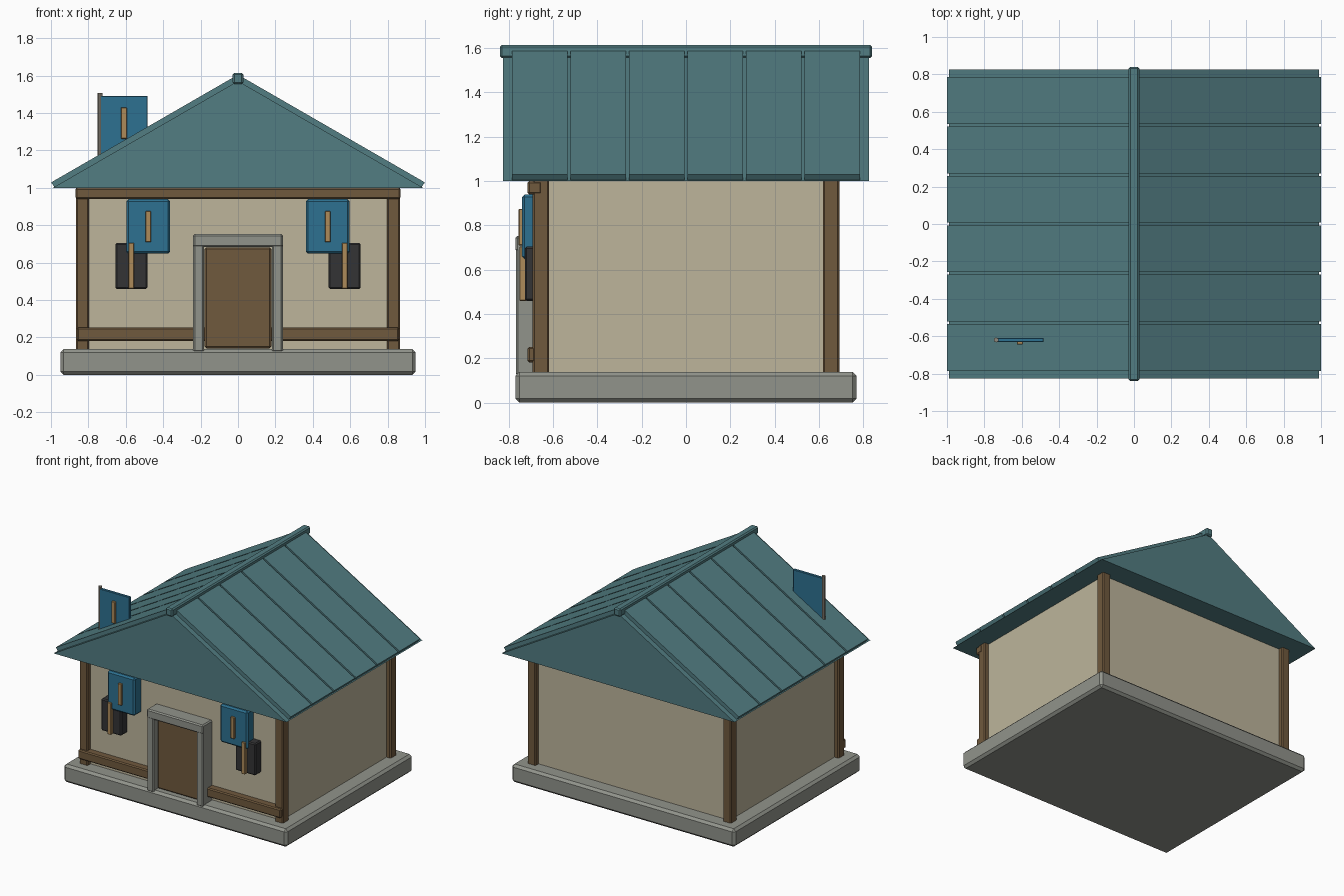
import bpy
import bmesh
from mathutils import Matrix, Vector

cube = bpy.data.objects.get("Cube")
if cube:
    bpy.data.objects.remove(cube, do_unlink=True)


def material(name, r, g, b):
    m = bpy.data.materials.new(name)
    m.use_nodes = True
    m.diffuse_color = (r, g, b, 1)
    m.node_tree.nodes["Principled BSDF"].inputs["Base Color"].default_value = (r, g, b, 1)
    return m


PLASTER = material("plaster", 0.51, 0.46, 0.33)
STONE = material("grey stone", 0.285, 0.295, 0.26)
TEAL = material("teal roofing", 0.084, 0.205, 0.223)
TIMBER = material("brown timber", 0.162, 0.1, 0.047)
BLUE = material("blue cloth", 0.026, 0.165, 0.283)
DARK = material("charcoal", 0.034, 0.034, 0.036)
TAN = material("tan wood", 0.42, 0.258, 0.102)
POLE = material("weathered wood", 0.28, 0.25, 0.2)


def finish(name, bm, mat, bevel=0):
    bmesh.ops.recalc_face_normals(bm, faces=bm.faces)
    if bevel:
        bmesh.ops.bevel(bm, geom=bm.edges[:], offset=bevel, segments=1,
                        affect='EDGES', clamp_overlap=True)
    mesh = bpy.data.meshes.new(name)
    bm.to_mesh(mesh)
    bm.free()
    mesh.materials.append(mat)
    obj = bpy.data.objects.new(name, mesh)
    bpy.context.collection.objects.link(obj)
    return obj


def box(name, x, y, z, mat, bevel=0):
    """Box from (low, high) ranges on each axis."""
    bm = bmesh.new()
    spans = [Vector(p) for p in zip(x, y, z)]
    size = spans[1] - spans[0]
    place = Matrix.Translation((spans[0] + spans[1]) / 2) @ Matrix.Diagonal((*size, 1))
    bmesh.ops.create_cube(bm, size=1, matrix=place)
    return finish(name, bm, mat, bevel)


def prism(name, profile, y0, y1, mat, bevel=0):
    """Extrude an x-z outline along y."""
    bm = bmesh.new()
    face = bm.faces.new([bm.verts.new((x, y0, z)) for x, z in profile])
    out = bmesh.ops.extrude_face_region(bm, geom=[face])
    moved = [v for v in out["geom"] if isinstance(v, bmesh.types.BMVert)]
    bmesh.ops.translate(bm, verts=moved, vec=(0, y1 - y0, 0))
    return finish(name, bm, mat, bevel)


def span(s, a, b):
    """Mirror a range to side s, kept in ascending order."""
    return tuple(sorted((s * a, s * b)))


# Foundation and walls
box("foundation", (-0.95, 0.95), (-0.77, 0.77), (0, 0.138), STONE, 0.018)
box("walls", (-0.83, 0.83), (-0.655, 0.655), (0.1, 1.01), PLASTER)

# Corner posts
for sx, side in ((-1, "right"), (1, "left")):
    for sy, end in ((-1, "front"), (1, "back")):
        box(f"{end}_{side}_post", span(sx, 0.796, 0.866), span(sy, 0.618, 0.692),
            (0.12, 1.01), TIMBER, 0.008)

# Front beams
box("upper_beam", (-0.868, 0.868), (-0.715, -0.65), (0.94, 1.0), TIMBER, 0.008)
box("lower_beam", (-0.862, 0.862), (-0.715, -0.65), (0.182, 0.252), TIMBER, 0.008)

# Door and its stone frame
box("door", (-0.178, 0.178), (-0.728, -0.65), (0.142, 0.682), TIMBER, 0.01)
for s, side in ((-1, "right"), (1, "left")):
    box(f"{side}_door_jamb", span(s, 0.181, 0.24), (-0.768, -0.65), (0.122, 0.72), STONE, 0.009)
box("door_lintel", (-0.24, 0.24), (-0.77, -0.65), (0.683, 0.752), STONE, 0.009)

# Hanging banners and dark shutters on the front, one pair per side
for s, side in ((-1, "right"), (1, "left")):
    box(f"{side}_banner", span(s, 0.363, 0.597), (-0.74, -0.65), (0.648, 0.94), BLUE, 0.012)
    box(f"{side}_banner_slat", span(s, 0.464, 0.495), (-0.755, -0.73), (0.71, 0.875), TAN, 0.003)
    box(f"{side}_shutter", span(s, 0.485, 0.656), (-0.727, -0.65), (0.46, 0.705), DARK, 0.008)
    box(f"{side}_shutter_bar", span(s, 0.555, 0.585), (-0.752, -0.72), (0.46, 0.705), TAN, 0.003)

# Solid gable roof
prism("roof_body", [(-0.99, 1.0), (0.99, 1.0), (0, 1.571)], -0.825, 0.825, TEAL)

# Raised roofing sheets with narrow seams between them
for s, side in ((-1, "right"), (1, "left")):
    sheet = [(s * 0.982, 1.004), (s * 0.999, 1.029), (0, 1.605), (0, 1.56)]
    for i in range(6):
        mid = (i - 2.5) * 0.264
        prism(f"{side}_roof_sheet_{i + 1}", sheet, mid - 0.125, mid + 0.125, TEAL)

# Ridge cap
box("ridge_cap", (-0.029, 0.029), (-0.84, 0.84), (1.555, 1.615), TEAL, 0.009)

# Small flag board and pole on the right roof slope
box("roof_flag", (-0.735, -0.483), (-0.631, -0.609), (1.14, 1.492), BLUE, 0.003)
box("roof_flag_slat", (-0.626, -0.594), (-0.645, -0.625), (1.262, 1.43), TAN, 0.003)
bm = bmesh.new()
bmesh.ops.create_cone(bm, cap_ends=True, segments=8, radius1=0.013, radius2=0.013,
                      depth=0.4, matrix=Matrix.Translation((-0.737, -0.62, 1.307)))
finish("roof_flag_pole", bm, POLE)
